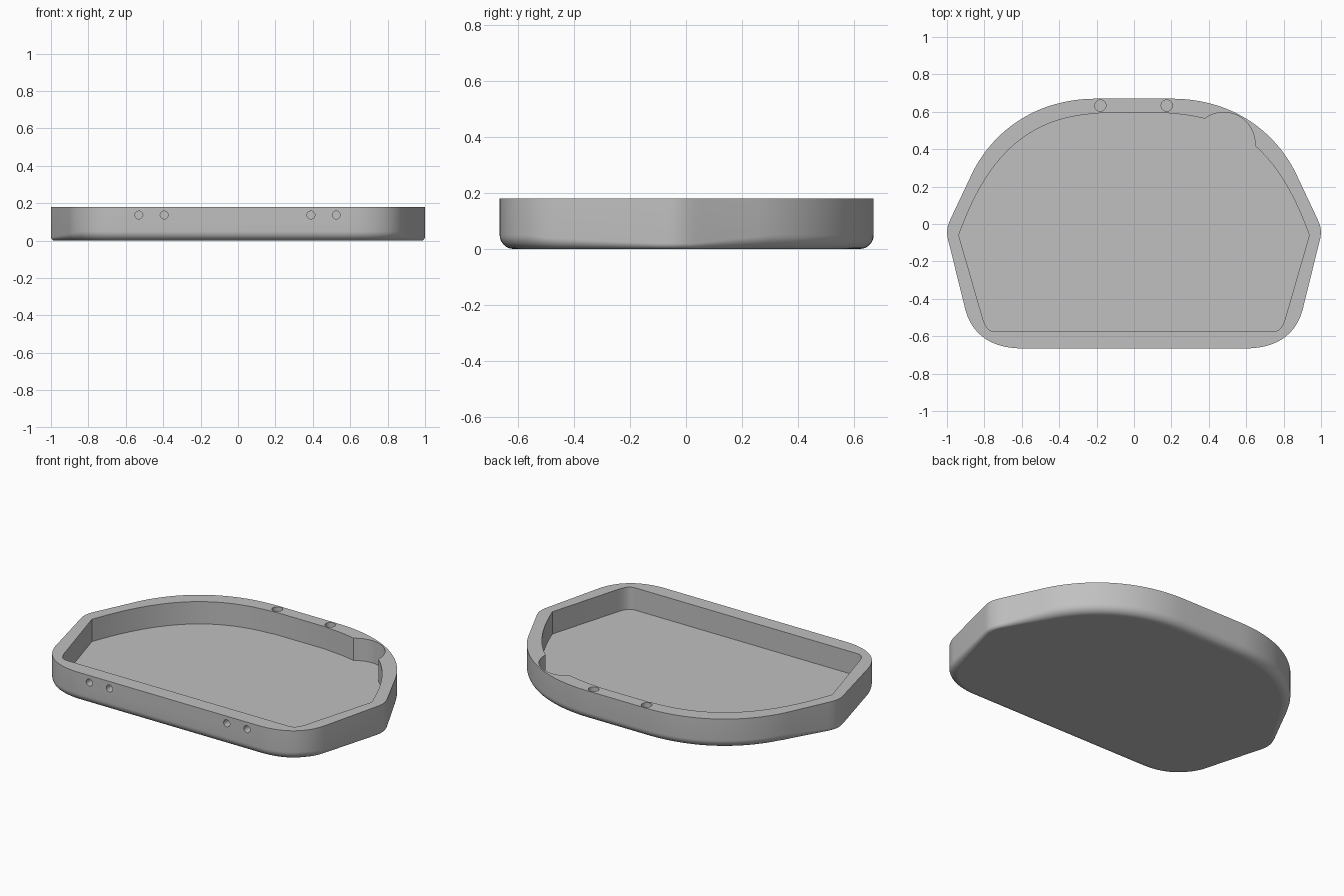
import bpy, bmesh, math
from mathutils import Vector, Matrix
from mathutils.geometry import interpolate_bezier

if "Cube" in bpy.data.objects:
    bpy.data.objects.remove(bpy.data.objects["Cube"], do_unlink=True)

HEIGHT, FLOOR = 0.18, 0.045

grey = bpy.data.materials.new("plain grey")
grey.use_nodes = True
colour = (0.53, 0.53, 0.53, 1)
grey.diffuse_color = colour
grey.node_tree.nodes["Principled BSDF"].inputs["Base Color"].default_value = colour


def bezier(a, b, c, d, steps):
    pts = [Vector((p[0], p[1], 0)) for p in (a, b, c, d)]
    return [(v.x, v.y) for v in interpolate_bezier(*pts, steps)]


def mirrored(half):
    """Close a right-hand half outline, listed back to front, into a counter-clockwise loop."""
    return [(-x, y) for x, y in half] + half[::-1]


def make_object(name, bm):
    bmesh.ops.recalc_face_normals(bm, faces=bm.faces)
    mesh = bpy.data.meshes.new(name)
    bm.to_mesh(mesh)
    bm.free()
    mesh.materials.append(grey)
    obj = bpy.data.objects.new(name, mesh)
    bpy.context.collection.objects.link(obj)
    return obj


def loft(name, rings):
    """Skin a stack of equal-length rings and cap both ends."""
    bm = bmesh.new()
    loops = [[bm.verts.new(p) for p in ring] for ring in rings]
    n = len(loops[0])
    for low, high in zip(loops, loops[1:]):
        for i in range(n):
            j = (i + 1) % n
            bm.faces.new((low[i], low[j], high[j], high[i]))
    bm.faces.new(loops[0][::-1])
    bm.faces.new(loops[-1])
    return make_object(name, bm)


def cylinder(name, centre, radius, depth, along_y=False):
    bm = bmesh.new()
    turn = Matrix.Rotation(math.pi / 2 if along_y else 0, 4, 'X')
    bmesh.ops.create_cone(bm, cap_ends=True, segments=48, radius1=radius, radius2=radius,
                          depth=depth, matrix=Matrix.Translation(centre) @ turn)
    return make_object(name, bm)


def cut(target, cutter):
    mod = target.modifiers.new("cut", 'BOOLEAN')
    mod.operation, mod.solver, mod.object = 'DIFFERENCE', 'EXACT', cutter
    bpy.ops.object.select_all(action='DESELECT')
    bpy.context.view_layer.objects.active = target
    target.select_set(True)
    bpy.ops.object.modifier_apply(modifier=mod.name)
    bpy.data.objects.remove(cutter, do_unlink=True)


# Tray body: outer outline with a rounded lower edge that tightens at the side corners
outer = mirrored(
    bezier((0.2, 0.67), (0.55, 0.67), (0.78, 0.47), (0.88, 0.24), 32)
    + bezier((0.97, 0.05), (1.0, -0.01), (1.008, -0.04), (0.99, -0.1), 8)
    + bezier((0.9, -0.465), (0.86, -0.6), (0.75, -0.665), (0.6, -0.665), 20))


def inset(i, amount):
    (ax, ay), (x, y), (bx, by) = outer[i - 1], outer[i], outer[(i + 1) % len(outer)]
    inward = Vector((ay - by, bx - ax)).normalized()
    return x + inward.x * amount, y + inward.y * amount


def edge_radius(x):
    t = min(max((abs(x) - 0.85) / 0.13, 0), 1)
    return 0.05 - 0.03 * t


rings = []
STEPS = 8
for s in range(STEPS, -1, -1):
    a = math.pi / 2 * s / STEPS
    ring = []
    for i, (x, y) in enumerate(outer):
        r = edge_radius(x)
        ring.append((*inset(i, r * (1 - math.cos(a))), r * (1 - math.sin(a))))
    rings.append(ring)
rings.append([(x, y, HEIGHT) for x, y in outer])
tray = loft("tray", rings)

# Main recess
inner = mirrored(
    [(0.17, 0.595)]
    + bezier((0.2, 0.59), (0.6, 0.57), (0.8, 0.32), (0.937, -0.06), 32)
    + bezier((0.81, -0.5), (0.795, -0.55), (0.78, -0.575), (0.74, -0.575), 10))
cut(tray, loft("recess_cutter", [[(x, y, z) for x, y in inner] for z in (FLOOR, HEIGHT + 0.1)]))

# Round pocket in the back left of the recess wall
cut(tray, cylinder("pocket_cutter", (0.48, 0.43, FLOOR + 0.15), 0.167, 0.3))

# Blind holes in the back rim
for x in (-0.18, 0.175):
    cut(tray, cylinder("rim_hole_cutter", (x, 0.633, HEIGHT), 0.03, 0.2))

# Blind holes in the front wall
for x in (-0.53, -0.395, 0.39, 0.525):
    cut(tray, cylinder("front_hole_cutter", (x, -0.665, 0.137), 0.021, 0.1, True))

# Smooth walls, flat floor, rim and underside
bpy.ops.object.shade_smooth_by_angle(angle=math.radians(28))
for face in tray.data.polygons:
    if abs(face.normal.z) > 0.999:
        face.use_smooth = False
